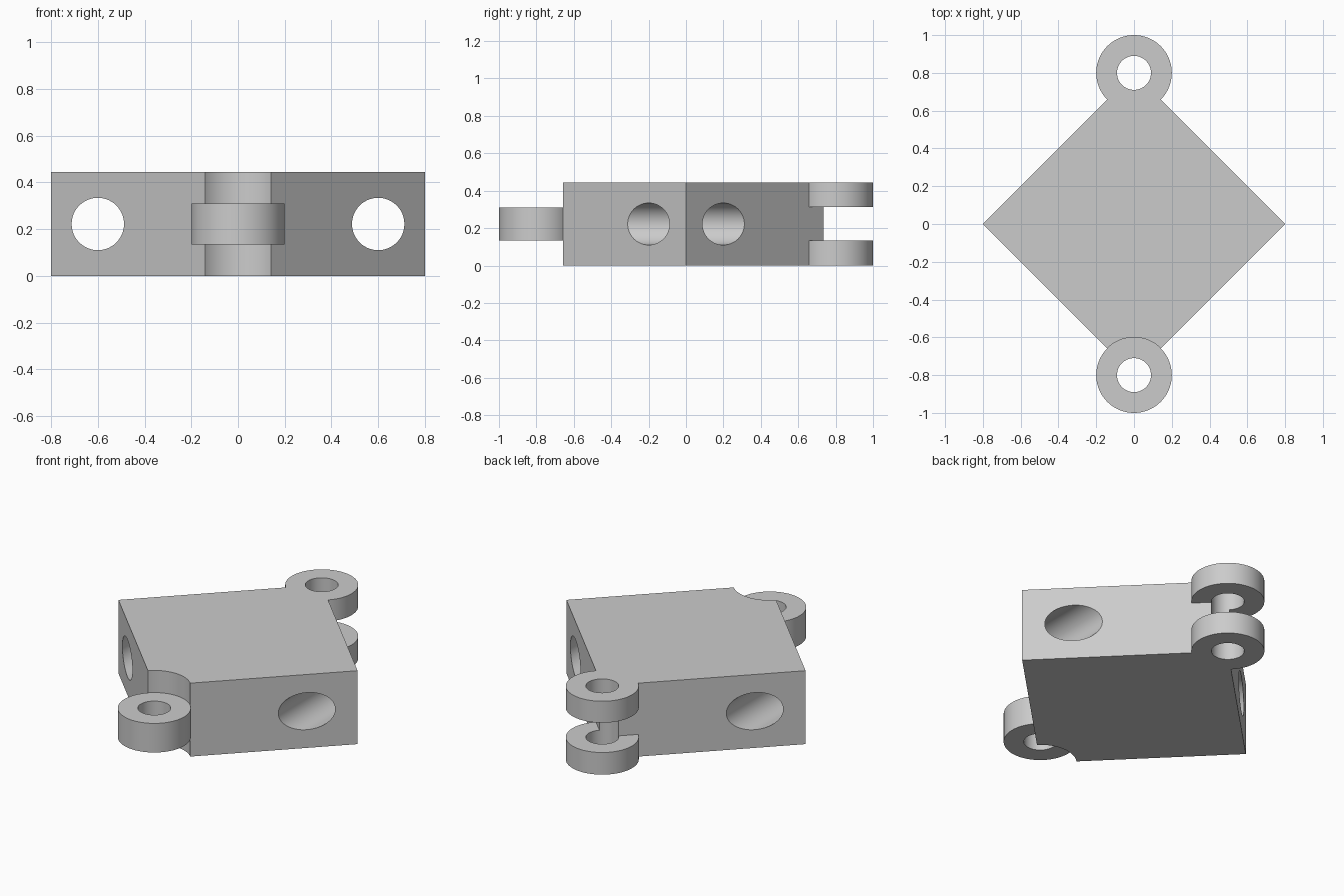
import bpy
import bmesh
from math import pi
from mathutils import Matrix

if "Cube" in bpy.data.objects:
    bpy.data.objects.remove(bpy.data.objects["Cube"])

HEIGHT = 0.444          # block thickness
LOW, HIGH = 0.134, 0.31  # middle layer between the outer lugs
PIN_Y = 0.8             # distance of the hinge axes from the centre
LUG_R, PIN_R, BORE_R = 0.2, 0.09, 0.112

grey = bpy.data.materials.new("light grey")
grey.use_nodes = True
colour = (0.6, 0.6, 0.6, 1)
grey.diffuse_color = colour
grey.node_tree.nodes["Principled BSDF"].inputs["Base Color"].default_value = colour


def prism(name, radius, bottom, top, sides=96, location=(0, 0), along_y=False):
    """Upright prism between two heights, or one laid along y."""
    bm = bmesh.new()
    bmesh.ops.create_cone(bm, cap_ends=True, segments=sides,
                          radius1=radius, radius2=radius, depth=top - bottom)
    if along_y:
        bm.transform(Matrix.Rotation(pi / 2, 4, "X"))
        bm.transform(Matrix.Translation((location[0], 0, location[1])))
    else:
        bm.transform(Matrix.Translation((*location, (bottom + top) / 2)))
    mesh = bpy.data.meshes.new(name)
    bm.to_mesh(mesh)
    bm.free()
    mesh.materials.append(grey)
    obj = bpy.data.objects.new(name, mesh)
    bpy.context.collection.objects.link(obj)
    return obj


def combine(body, tool, operation):
    """Apply a boolean to the body and discard the tool."""
    tool.hide_render = True
    mod = body.modifiers.new(tool.name, "BOOLEAN")
    mod.operation = operation
    mod.solver = "EXACT"
    mod.object = tool
    bpy.context.view_layer.objects.active = body
    bpy.ops.object.modifier_apply(modifier=mod.name)
    bpy.data.objects.remove(tool)


# Diamond block, corners on the x and y axes
block = prism("hinge_block", PIN_Y, 0, HEIGHT, sides=4)

# Front: clearance above and below a single middle lug
for bottom, top in ((-0.1, LOW), (HIGH, HEIGHT + 0.1)):
    combine(block, prism("front_clearance", LUG_R, bottom, top, location=(0, -PIN_Y)), "DIFFERENCE")
combine(block, prism("front_lug", LUG_R, LOW, HIGH, location=(0, -PIN_Y)), "UNION")

# Back: fork of two outer lugs
for bottom, top in ((0, LOW), (HIGH + 0.004, HEIGHT)):
    combine(block, prism("back_lug", LUG_R, bottom, top, location=(0, PIN_Y)), "UNION")

# Hinge pin holes at both ends
for y in (-PIN_Y, PIN_Y):
    combine(block, prism("pin_hole", PIN_R, -0.1, HEIGHT + 0.1, location=(0, y)), "DIFFERENCE")

# Bores running front to back near the side corners
for x in (-0.6, 0.6):
    combine(block, prism("side_bore", BORE_R, -1, 1, location=(x, HEIGHT / 2), along_y=True), "DIFFERENCE")

# Smooth round walls with crisp edges
bpy.ops.object.select_all(action="DESELECT")
block.select_set(True)
bpy.context.view_layer.objects.active = block
bpy.ops.object.shade_smooth_by_angle(angle=pi / 6)
